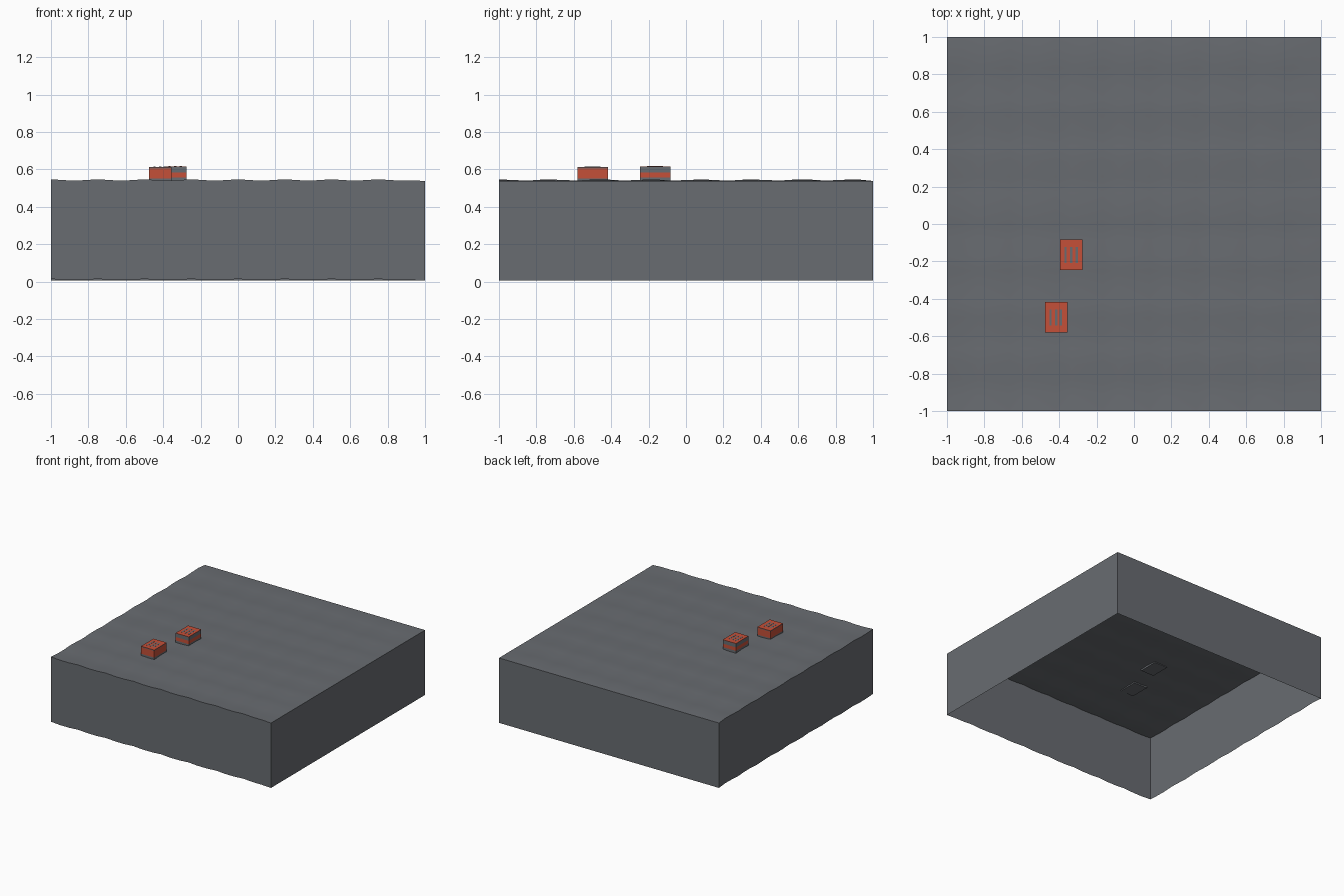
import bpy
import bmesh
from math import cos, pi

cube = bpy.data.objects.get("Cube")
if cube:
    bpy.data.objects.remove(cube, do_unlink=True)


def make_material(name, rgb):
    mat = bpy.data.materials.new(name)
    mat.use_nodes = True
    mat.diffuse_color = (*rgb, 1)
    mat.node_tree.nodes["Principled BSDF"].inputs["Base Color"].default_value = (*rgb, 1)
    return mat


grey = make_material("slate grey", (0.14, 0.15, 0.165))
red = make_material("brick red", (0.56, 0.08, 0.04))

CELLS = 24
WALL = 0.533


def ripple(x, y):
    """Gentle waves that stop flat along the two far rims."""
    if x > 0.99 or y > 0.99:
        return 0.005
    return 0.007 + 0.0035 * (cos(8 * pi * (x + 1)) + cos(7.4 * pi * (y + 1)))


def add_object(name, bm, materials):
    mesh = bpy.data.meshes.new(name)
    bm.to_mesh(mesh)
    bm.free()
    for mat in materials:
        mesh.materials.append(mat)
    obj = bpy.data.objects.new(name, mesh)
    bpy.context.collection.objects.link(obj)
    return obj


# Rippled slab: a grid surface with its rim extruded down, open underneath
bm = bmesh.new()
bmesh.ops.create_grid(bm, x_segments=CELLS, y_segments=CELLS, size=1)
for v in bm.verts:
    v.co.z = WALL + ripple(v.co.x, v.co.y)
rim = [e for e in bm.edges if e.is_boundary]
skirt = bmesh.ops.extrude_edge_only(bm, edges=rim)["geom"]
for v in skirt:
    if isinstance(v, bmesh.types.BMVert):
        v.co.z -= WALL
bmesh.ops.recalc_face_normals(bm, faces=bm.faces)
# An open shell is turned so that its upper surface faces up
top_face = max(bm.faces, key=lambda f: abs(f.normal.z))
if top_face.normal.z < 0:
    bmesh.ops.reverse_faces(bm, faces=bm.faces)
slab = add_object("rippled_slab", bm, [grey])
bpy.ops.object.select_all(action="DESELECT")
slab.select_set(True)
bpy.context.view_layer.objects.active = slab
bpy.ops.object.shade_smooth_by_angle(angle=pi / 6)


def add_box(name, low, high, mat):
    bm = bmesh.new()
    bmesh.ops.create_cube(bm, size=1)
    for v in bm.verts:
        v.co = [lo + (c + 0.5) * (hi - lo) for c, lo, hi in zip(v.co, low, high)]
    return add_object(name, bm, [mat])


def add_block(name, x, y, red_from, red_to, top, slots):
    """Banded block with a red cap and narrow grey slots on its top."""
    w, d = 0.06, 0.081
    bands = [("base", 0.53, red_from, grey), ("band", red_from, red_to, red),
             ("upper", red_to, top - 0.003, grey), ("cap", top - 0.003, top, red)]
    for part, z0, z1, mat in bands:
        add_box(f"{name}_{part}", (x - w, y - d, z0), (x + w, y + d, z1), mat)
    for i, offset in enumerate(slots):
        add_box(f"{name}_slot_{i + 1}", (x + offset - 0.006, y - 0.044, top - 0.001),
                (x + offset + 0.006, y + 0.042, top + 0.001), grey)


# Two small blocks standing on the slab
add_block("front_block", -0.416, -0.498, 0.552, 0.606, 0.614, (-0.03, 0, 0.025))
add_block("rear_block", -0.336, -0.164, 0.556, 0.584, 0.616, (-0.03, 0, 0.03))
